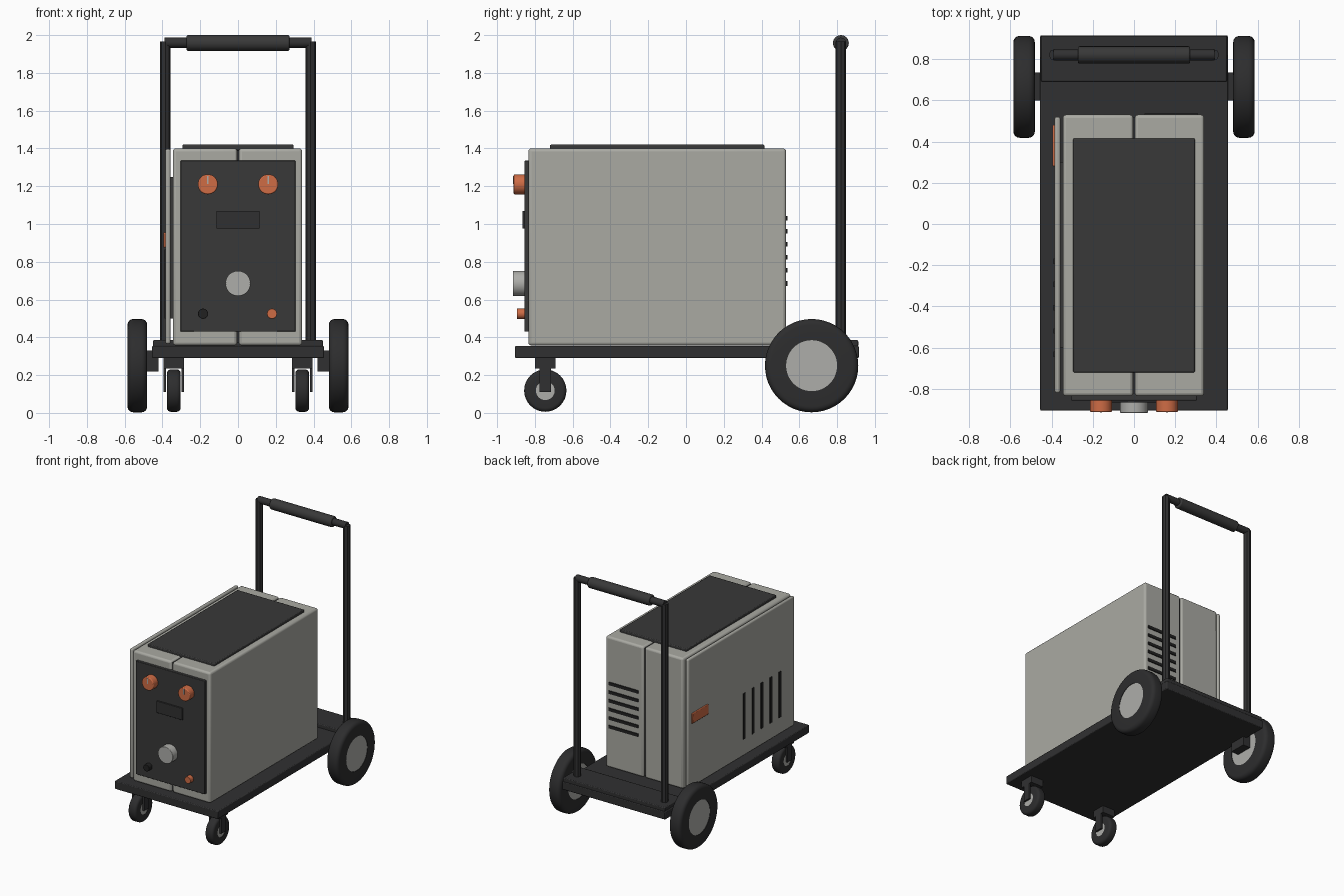
import bpy, math
from mathutils import Matrix, Vector

if "Cube" in bpy.data.objects:
    bpy.data.objects.remove(bpy.data.objects["Cube"])


def material(name, r, g, b):
    m = bpy.data.materials.new(name)
    m.diffuse_color = (r, g, b, 1)
    m.use_nodes = True
    m.node_tree.nodes["Principled BSDF"].inputs["Base Color"].default_value = m.diffuse_color
    return m


GREY = material("casing grey", 0.40, 0.40, 0.365)
HUB = material("hub grey", 0.42, 0.42, 0.40)
DARK = material("dark panel", 0.040, 0.040, 0.040)
FRAME = material("frame black", 0.030, 0.030, 0.031)
TYRE = material("tyre black", 0.026, 0.026, 0.027)
BLACK = material("vent black", 0.015, 0.015, 0.015)
ORANGE = material("control orange", 0.62, 0.15, 0.06)


def finish(ob, name, mat, bevel=0, segments=3):
    ob.name = name
    ob.data.materials.append(mat)
    bpy.ops.object.transform_apply(location=False, rotation=True, scale=True)
    if bevel:
        b = ob.modifiers.new("rounded edges", "BEVEL")
        b.width, b.segments, b.limit_method = bevel, segments, "ANGLE"
        b.angle_limit = math.radians(50)
    bpy.ops.object.shade_smooth_by_angle(angle=math.radians(35))
    return ob


def box(name, x, y, z, mat, bevel=0, segments=3):
    """Box from (min, max) ranges on each axis."""
    bpy.ops.mesh.primitive_cube_add(size=1, location=[sum(r) / 2 for r in (x, y, z)])
    ob = bpy.context.object
    ob.scale = [r[1] - r[0] for r in (x, y, z)]
    return finish(ob, name, mat, bevel, segments)


def rod(name, p, q, r, mat, sides=32, bevel=0):
    """Cylinder between two points."""
    p, q = Vector(p), Vector(q)
    bpy.ops.mesh.primitive_cylinder_add(vertices=sides, radius=r, depth=(q - p).length,
                                        location=(p + q) / 2)
    ob = bpy.context.object
    ob.rotation_euler = (q - p).to_track_quat("Z", "Y").to_euler()
    return finish(ob, name, mat, bevel)


def tyre(name, centre, r, inner, width, edge, sides=48):
    """Ring with rounded shoulders, turned around the x axis."""
    h = width / 2
    prof = [(-h, inner), (-h, r - edge)]
    for i in range(1, 5):
        a = math.radians(22.5 * i)
        prof.append((-h + edge * (1 - math.cos(a)), r - edge + edge * math.sin(a)))
    prof += [(-x, rad) for x, rad in reversed(prof)]
    n = len(prof)
    verts, faces = [], []
    for s in range(sides):
        a = 2 * math.pi * s / sides
        verts += [(x, rad * math.cos(a), rad * math.sin(a)) for x, rad in prof]
        t = (s + 1) % sides
        faces += [(s * n + k, s * n + (k + 1) % n, t * n + (k + 1) % n, t * n + k)
                  for k in range(n)]
    me = bpy.data.meshes.new(name)
    me.from_pydata(verts, [], faces)
    ob = bpy.data.objects.new(name, me)
    bpy.context.collection.objects.link(ob)
    bpy.ops.object.select_all(action="DESELECT")
    bpy.context.view_layer.objects.active = ob
    ob.select_set(True)
    ob.location = centre
    return finish(ob, name, TYRE)


# Cart platform and raised rear step
box("platform", (-.455, .455), (-.905, .915), (.29, .355), FRAME, .006, 2)
box("rear_step", (-.45, .45), (.69, .912), (.35, .385), FRAME, .006, 2)

for s, side in ((-1, "left"), (1, "right")):
    # Large rear wheels with their mounting brackets
    tyre(f"rear_tyre_{side}", (s * .533, .665, .25), .247, .135, .104, .03)
    rod(f"rear_hub_{side}", (s * .485, .665, .25), (s * .582, .665, .25), .136, HUB, 48)
    box(f"axle_bracket_{side}", sorted((s * .42, s * .49)), (.60, .735), (.22, .33), FRAME)

    # Small front casters
    cx = s * .34
    tyre(f"caster_tyre_{side}", (cx, -.745, .118), .112, .05, .072, .02, 32)
    rod(f"caster_hub_{side}", (cx - .034, -.745, .118), (cx + .034, -.745, .118), .051, HUB)
    box(f"caster_mount_{side}", (cx - .055, cx + .055), (-.80, -.69), (.235, .29), FRAME)
    for k in (-1, 1):
        fx = cx + k * .048
        box(f"caster_fork_{side}", (fx - .007, fx + .007), (-.775, -.715), (.11, .24), FRAME)

    # Handle uprights
    rod(f"handle_post_{side}", (s * .385, .82, .35), (s * .385, .82, 1.965), .028, FRAME, 8)

# Handle crossbar and padded grip
rod("handle_bar", (-.39, .82, 1.96), (.39, .82, 1.96), .027, FRAME, 12)
rod("handle_grip", (-.272, .82, 1.958), (.272, .82, 1.958), .042, DARK, 24, .008)

# Casing in two halves with a seam, and a separate side door
Y, Z = (-.835, .53), (.357, 1.40)
box("casing_left", (-.345, -.004), Y, Z, GREY, .016)
box("casing_right", (.004, .34), Y, Z, GREY, .016)
box("casing_core", (-.05, .05), (-.822, .517), (.37, 1.388), DARK)
box("side_door", (-.385, -.357), (-.82, .52), (.365, 1.398), GREY, .012)
box("door_hinge_block", (-.365, -.335), (-.6, .3), (.5, 1.25), DARK)
box("top_pad", (-.295, .295), (-.72, .415), (1.39, 1.42), DARK, .006, 2)

# Front control panel
box("control_panel", (-.305, .305), (-.856, -.82), (.43, 1.335), DARK, .004, 2)
box("display", (-.115, .115), (-.866, -.85), (.975, 1.07), FRAME, .003, 2)
for x in (-.16, .16):
    rod("dial", (x, -.85, 1.21), (x, -.912, 1.21), .053, ORANGE, 32, .006)
    box("dial_mark", (x - .005, x + .005), (-.915, -.908), (1.212, 1.255), HUB)
rod("main_socket", (0, -.85, .685), (0, -.917, .685), .067, HUB, 32, .004)
rod("black_socket", (-.185, -.85, .525), (-.185, -.895, .525), .027, BLACK, 24, .003)
rod("orange_socket", (.18, -.85, .525), (.18, -.895, .525), .027, ORANGE, 24, .003)

# Rear cooling slats
for i in range(6):
    z = .685 + i * .069
    box("rear_vent", (.05, .31), (.52, .537), (z - .012, z + .012), BLACK)

# Side door slots and latch
for i in range(5):
    y = -.18 - i * .113
    box("door_vent", (-.39, -.375), (y - .013, y + .013), (.50, .865), BLACK)
box("door_latch", (-.395, -.375), (.28, .48), (.875, .955), ORANGE, .004, 2)
